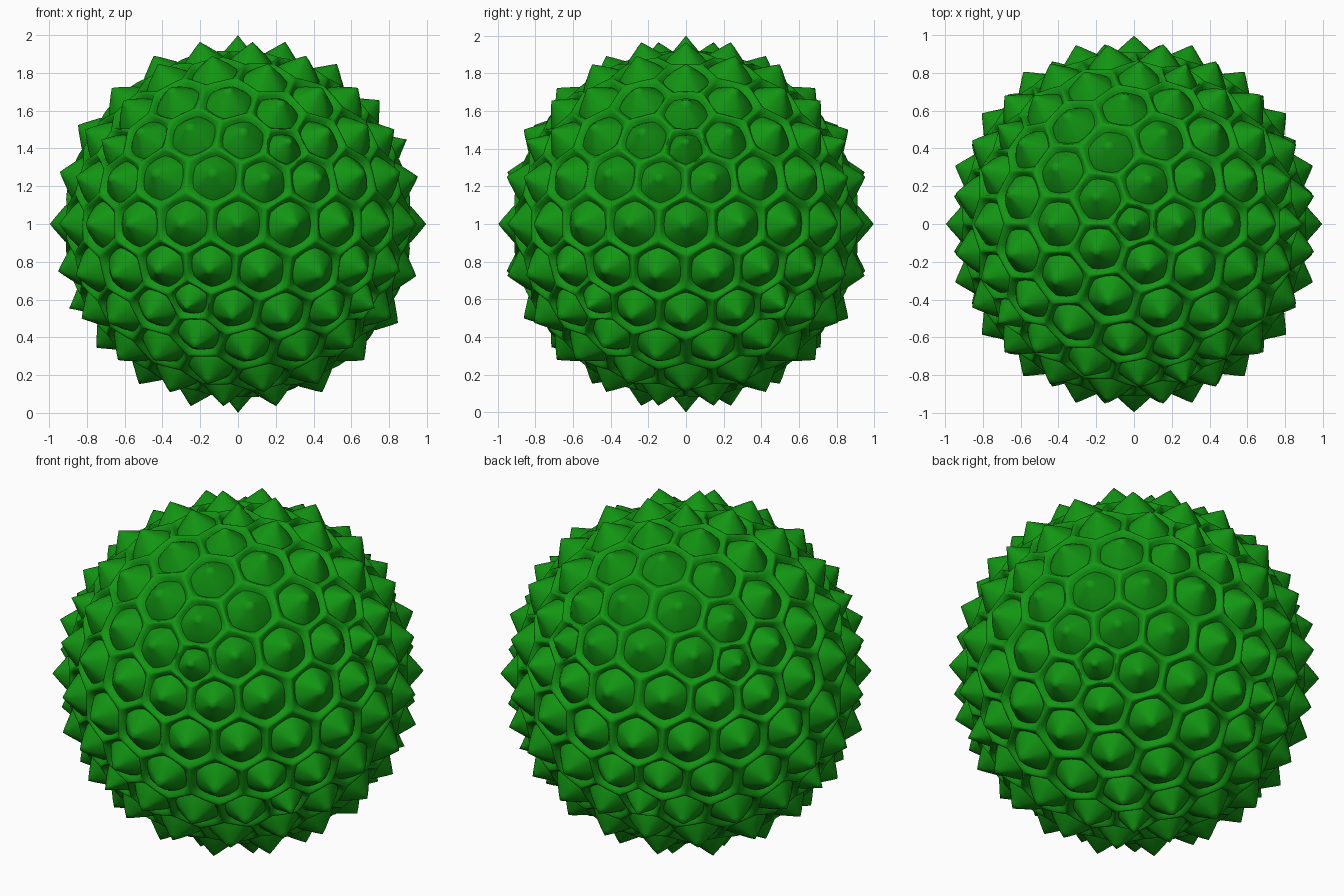
import bpy, bmesh, math
from mathutils import Vector

if "Cube" in bpy.data.objects:
    bpy.data.objects.remove(bpy.data.objects["Cube"])

# Flat green
green = bpy.data.materials.new("green")
green.diffuse_color = (0.006, 0.3, 0.006, 1)
green.use_nodes = True
green.node_tree.nodes["Principled BSDF"].inputs["Base Color"].default_value = green.diffuse_color

# (fraction of cell, distance from ball centre, roundness): rim, groove, then cone
PROFILE = [(1.0, 0.922, 0.0), (0.94, 0.919, 0.15), (0.87, 0.907, 0.4),
           (0.80, 0.894, 0.6), (0.74, 0.902, 0.7), (0.58, 0.924, 0.7),
           (0.38, 0.947, 0.65), (0.18, 0.973, 0.6)]
SIDE_STEPS = 4

# Guide sphere: one spike per vertex, one cell corner per face
guide = bmesh.new()
bmesh.ops.create_icosphere(guide, subdivisions=3, radius=1)

bm = bmesh.new()
for v in guide.verts:
    axis = v.co.normalized()
    u = axis.orthogonal().normalized()
    w = axis.cross(u)
    corners = [f.calc_center_median().normalized() for f in v.link_faces]
    corners.sort(key=lambda c: math.atan2(c.dot(w), c.dot(u)))

    # Cell outline, each side divided evenly
    outline = []
    for i, a in enumerate(corners):
        b = corners[(i + 1) % len(corners)]
        outline += [a.lerp(b, k / SIDE_STEPS).normalized() for k in range(SIDE_STEPS)]
    offsets = [p - axis * p.dot(axis) for p in outline]
    mean = sum(o.length for o in offsets) / len(offsets)

    # Rings from the hexagonal rim in to the round spike
    rings = []
    for t, r, roundness in PROFILE:
        ring = []
        for p, o in zip(outline, offsets):
            if t == 1.0:
                d = p
            else:
                flat = o.lerp(o.normalized() * mean, roundness) * t
                d = axis * math.sqrt(1 - flat.length_squared) + flat
            ring.append(bm.verts.new(d * r))
        rings.append(ring)

    n = len(outline)
    for outer, inner in zip(rings, rings[1:]):
        for i in range(n):
            j = (i + 1) % n
            bm.faces.new((outer[i], outer[j], inner[j], inner[i]))
    tip = bm.verts.new(axis * (1.0 if len(corners) == 5 else 0.996))
    for i in range(n):
        bm.faces.new((rings[-1][i], rings[-1][(i + 1) % n], tip))

# Join neighbouring cells along their rims
bmesh.ops.remove_doubles(bm, verts=bm.verts, dist=0.0005)
bmesh.ops.recalc_face_normals(bm, faces=bm.faces)
bmesh.ops.translate(bm, verts=bm.verts, vec=Vector((0, 0, 1)))

mesh = bpy.data.meshes.new("spiky_ball")
bm.to_mesh(mesh)
bm.free()
guide.free()
mesh.materials.append(green)
ball = bpy.data.objects.new("spiky_ball", mesh)
bpy.context.collection.objects.link(ball)
bpy.context.view_layer.objects.active = ball
ball.select_set(True)
bpy.ops.object.shade_smooth_by_angle(angle=math.radians(50))
